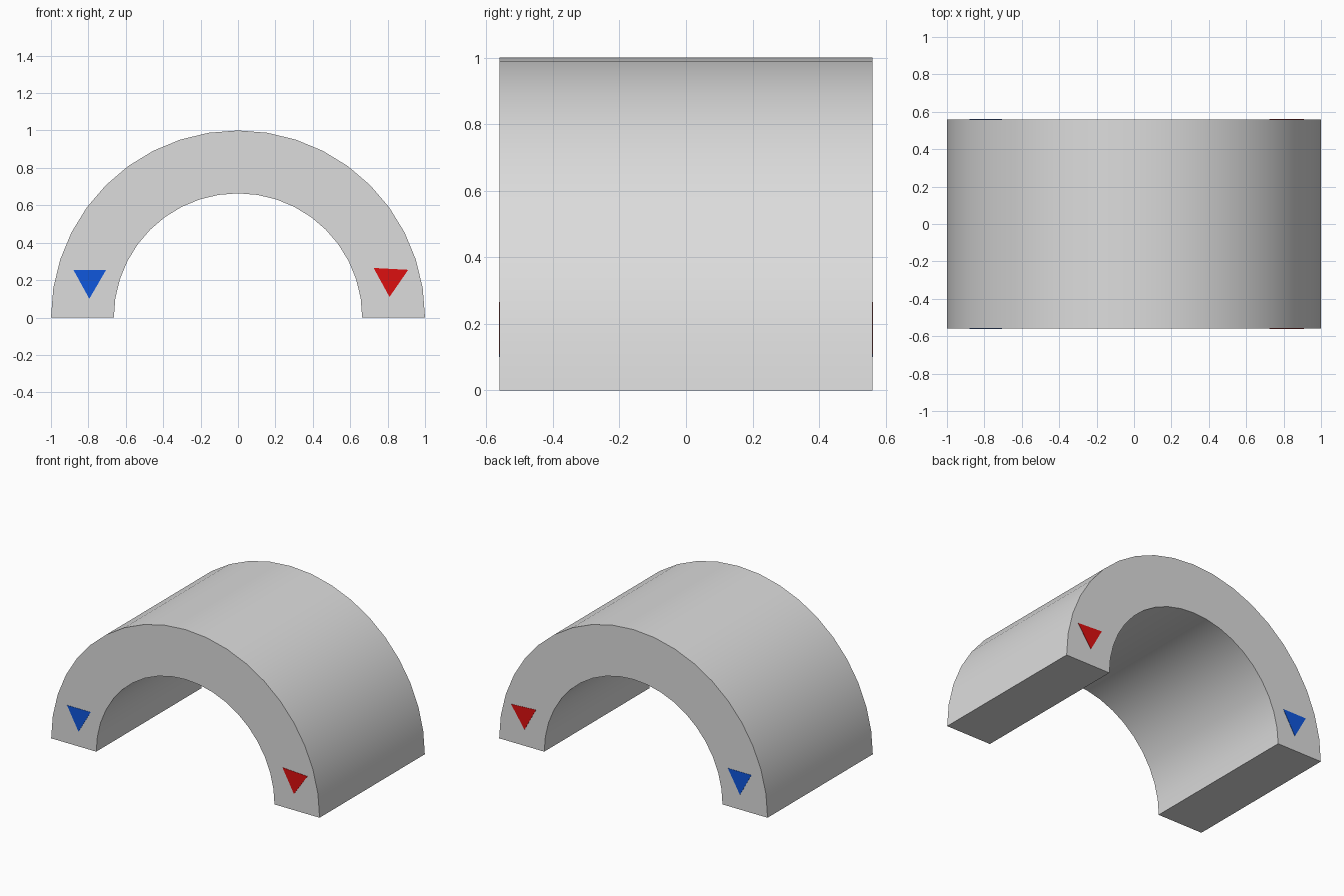
import bpy, bmesh, math

if "Cube" in bpy.data.objects:
    bpy.data.objects.remove(bpy.data.objects["Cube"])

OUTER, INNER, HALF_DEPTH, SEGMENTS = 1.0, 0.664, 0.56, 20


def material(name, color):
    mat = bpy.data.materials.new(name)
    mat.diffuse_color = (*color, 1)
    mat.use_nodes = True
    mat.node_tree.nodes["Principled BSDF"].inputs["Base Color"].default_value = mat.diffuse_color
    return mat


def extruded(name, profile, y0, y1, mat):
    """Extrude an x-z outline along y."""
    bm = bmesh.new()
    face = bm.faces.new([bm.verts.new((x, y0, z)) for x, z in profile])
    geom = bmesh.ops.extrude_face_region(bm, geom=[face])["geom"]
    moved = [v for v in geom if isinstance(v, bmesh.types.BMVert)]
    bmesh.ops.translate(bm, verts=moved, vec=(0, y1 - y0, 0))
    bmesh.ops.recalc_face_normals(bm, faces=bm.faces)
    mesh = bpy.data.meshes.new(name)
    bm.to_mesh(mesh)
    bm.free()
    mesh.materials.append(mat)
    obj = bpy.data.objects.new(name, mesh)
    bpy.context.collection.objects.link(obj)
    return obj


def arc(radius):
    angles = [math.pi * i / SEGMENTS for i in range(SEGMENTS + 1)]
    return [(radius * math.cos(a), radius * math.sin(a)) for a in angles]


grey = material("light grey", (0.72, 0.72, 0.72))
red = material("red", (0.72, 0.005, 0.005))
blue = material("blue", (0.005, 0.095, 0.72))

# Half-ring body
body = extruded("arch_body", arc(OUTER) + arc(INNER)[::-1],
                -HALF_DEPTH, HALF_DEPTH, grey)
bpy.context.view_layer.objects.active = body
body.select_set(True)
bpy.ops.object.shade_smooth_by_angle(angle=math.radians(30))

# Painted triangles on both end faces
marks = {
    "blue": (blue, [(-0.88, 0.255), (-0.705, 0.255), (-0.795, 0.10)]),
    "red": (red, [(0.725, 0.265), (0.91, 0.255), (0.81, 0.11)]),
}
for color, (mat, outline) in marks.items():
    for end, side in (("front", -1), ("back", 1)):
        extruded(f"{end}_{color}_triangle", outline,
                 side * (HALF_DEPTH - 0.002), side * (HALF_DEPTH + 0.002), mat)
